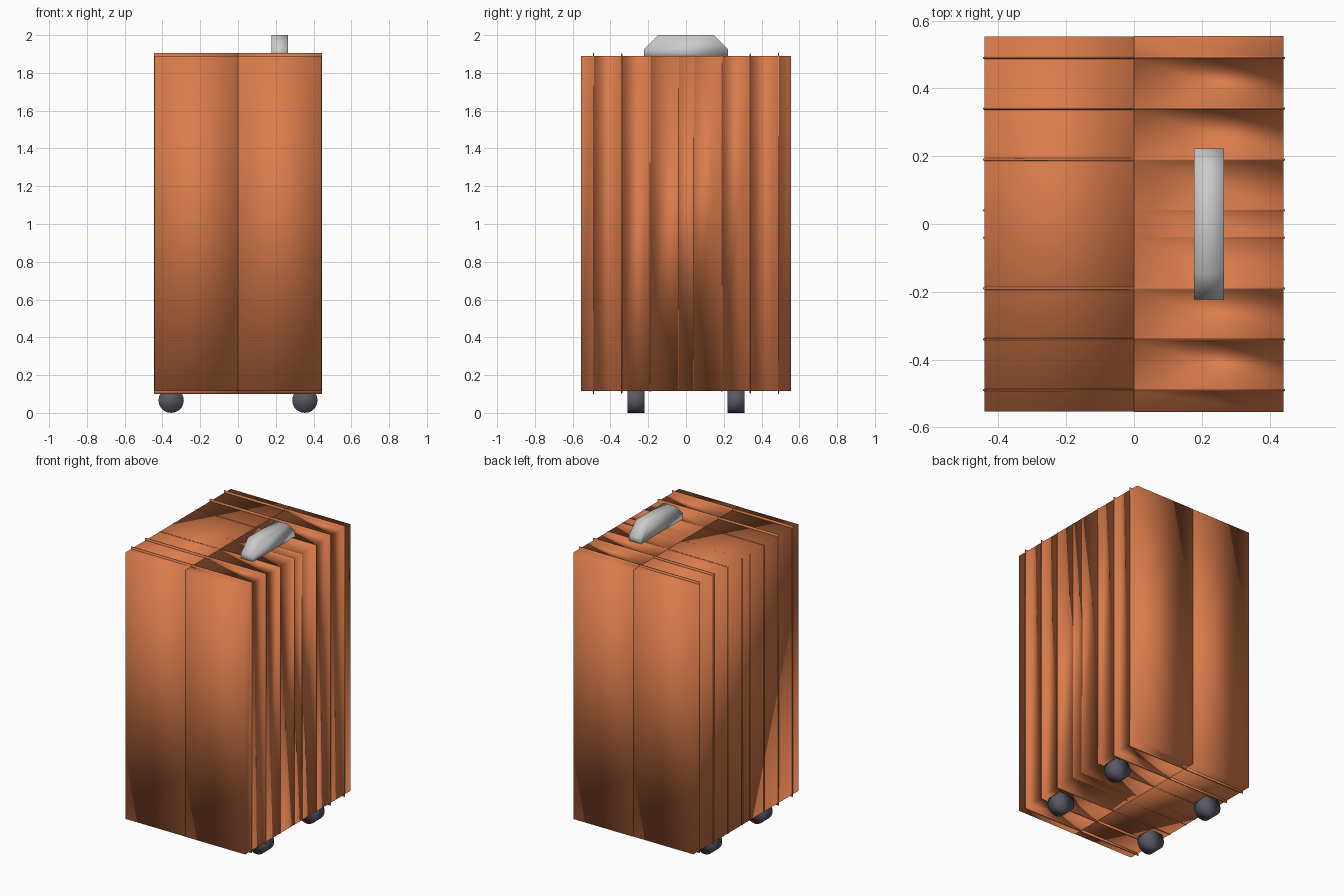
import bpy, bmesh, math
from mathutils import Matrix

if "Cube" in bpy.data.objects:
    bpy.data.objects.remove(bpy.data.objects["Cube"])

def material(name, rgb):
    m = bpy.data.materials.new(name)
    m.diffuse_color = (*rgb, 1)
    m.use_nodes = True
    m.node_tree.nodes["Principled BSDF"].inputs["Base Color"].default_value = m.diffuse_color
    return m

orange = material("orange_shell", (0.70, 0.20, 0.07))
dark = material("dark_rubber", (0.10, 0.10, 0.13))

def finish(name, bm, mat=None):
    bmesh.ops.recalc_face_normals(bm, faces=bm.faces)
    me = bpy.data.meshes.new(name)
    bm.to_mesh(me)
    bm.free()
    if mat:
        me.materials.append(mat)
    me.shade_smooth()
    ob = bpy.data.objects.new(name, me)
    bpy.context.collection.objects.link(ob)
    return ob

def loft(name, rings, mat):
    """Skin a list of equal-length point rings and cap both ends."""
    bm = bmesh.new()
    vs = [[bm.verts.new(p) for p in r] for r in rings]
    n = len(vs[0])
    for a, b in zip(vs, vs[1:]):
        for i in range(n):
            j = (i + 1) % n
            bm.faces.new((a[i], a[j], b[j], b[i]))
    bm.faces.new(vs[0])
    bm.faces.new(vs[-1])
    return finish(name, bm, mat)

W, D, Z0, Z1 = 0.441, 0.555, 0.115, 1.89
SIDE, RISE, HALF = 0.004, 0.014, 0.004

def section(side, y, out=0, up=0):
    x = side * (W + out)
    return [(0, y, Z0 - up), (x, y, Z0 - up), (x, y, Z1 + up), (0, y, Z1 + up)]

def ridge(side, y, up):
    return [section(side, y - HALF), section(side, y - HALF / 2, SIDE, up),
            section(side, y + HALF / 2, SIDE, up), section(side, y + HALF)]

# ridge positions: the outer ones wrap over top and bottom
ridges = [(s * y, up) for y, up in ((0.49, RISE), (0.34, RISE), (0.19, 0.002), (0.04, 0.0))
          for s in (-1, 1)]
ridges.sort()

# right half: one ribbed shell
rings = [section(1, -D)]
for y, up in ridges:
    rings += ridge(1, y, up)
rings.append(section(1, D))
loft("right_shell", rings, orange)

# left half: plain shell with separate ridges
loft("left_shell", [section(-1, -D + 0.002), section(-1, D - 0.002)], orange)
for i, (y, up) in enumerate(ridges):
    loft(f"left_ridge_{i + 1}", ridge(-1, y, up), orange)

# carry handle
profile = [(-0.222, 1.88), (-0.222, 1.925), (-0.147, 2.0),
           (0.147, 2.0), (0.222, 1.925), (0.222, 1.88)]
loft("handle", [[(x, y, z) for y, z in profile] for x in (0.177, 0.265)], None)

# wheels
R = 0.067
for sx in (-1, 1):
    for sy in (-1, 1):
        bm = bmesh.new()
        bmesh.ops.create_cone(
            bm, cap_ends=True, segments=20, radius1=R, radius2=R, depth=0.09,
            matrix=Matrix.Translation((sx * 0.354, sy * 0.265, R)) @ Matrix.Rotation(math.pi / 2, 4, 'X'))
        finish(f"wheel_{'left' if sx < 0 else 'right'}_{'front' if sy < 0 else 'back'}", bm, dark)
